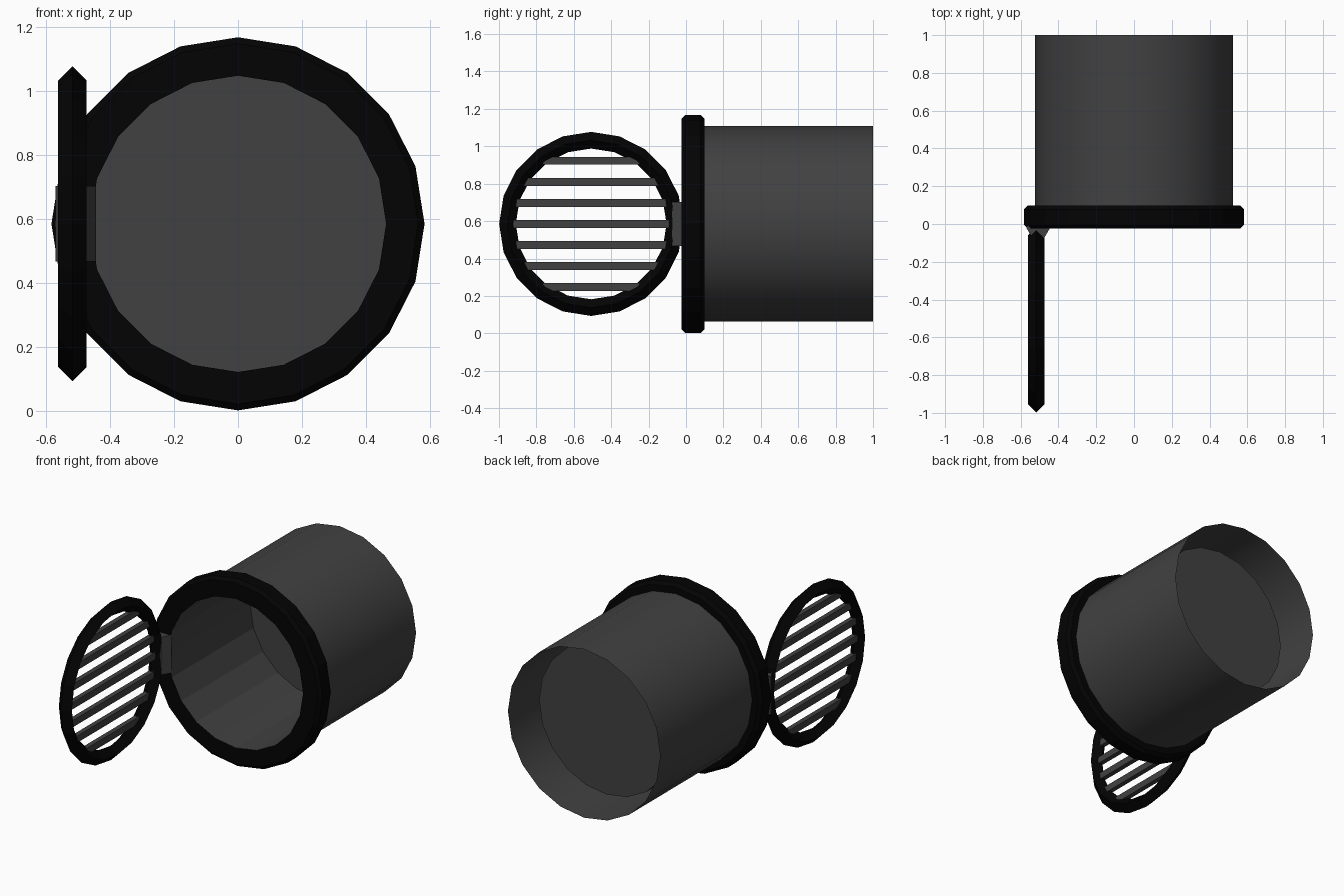
import bpy, bmesh, math
from mathutils import Matrix, Vector

if "Cube" in bpy.data.objects:
    bpy.data.objects.remove(bpy.data.objects["Cube"])

CZ = 0.585  # height of the duct axis


def material(name, v):
    m = bpy.data.materials.new(name)
    m.diffuse_color = (v, v, v, 1)
    m.use_nodes = True
    m.node_tree.nodes["Principled BSDF"].inputs["Base Color"].default_value = m.diffuse_color
    return m


GREY = material("dark_grey_metal", 0.053)
BLACK = material("black_metal", 0.001)


def finish(name, bm, mat, smooth=False):
    me = bpy.data.meshes.new(name)
    bm.to_mesh(me)
    bm.free()
    me.materials.append(mat)
    ob = bpy.data.objects.new(name, me)
    bpy.context.collection.objects.link(ob)
    if smooth:
        bpy.ops.object.select_all(action='DESELECT')
        ob.select_set(True)
        bpy.context.view_layer.objects.active = ob
        bpy.ops.object.shade_smooth_by_angle(angle=math.radians(30))
    return ob


def revolve(name, profile, n, centre, axis, mat, closed=True, smooth=False):
    """Spin (radius, along-axis) points around the x or y axis."""
    bm = bmesh.new()
    rings = []
    for i in range(n):
        a = 2 * math.pi * i / n
        c, s = math.cos(a), math.sin(a)
        pts = [(r * c, h, r * s) if axis == 'y' else (h, r * c, r * s) for r, h in profile]
        rings.append([bm.verts.new(Vector(p) + Vector(centre)) for p in pts])
    k = len(profile)
    for i in range(n):
        p, q = rings[i], rings[(i + 1) % n]
        for j in range(k if closed else k - 1):
            l = (j + 1) % k
            bm.faces.new((p[j], p[l], q[l], q[j]))
    bmesh.ops.recalc_face_normals(bm, faces=bm.faces)
    return finish(name, bm, mat, smooth)


# outer duct tube: open thin shell
revolve("duct_tube", [(0.523, 0.05), (0.523, 1.0)], 20, (0, 0, CZ), 'y', GREY, False, True)

# inner liner: narrower faceted tube ending in a plate
y0, y1, c = -0.023, 0.098, 0.02
revolve("inner_liner", [(0.463, y0 + 0.001), (0.463, 0.78)], 20, (0, 0, CZ), 'y', GREY, False)
bm = bmesh.new()
bmesh.ops.create_circle(bm, cap_ends=True, segments=20, radius=0.463,
                        matrix=Matrix.Translation((0, 0.78, CZ)) @ Matrix.Rotation(math.pi / 2, 4, 'X')
                        @ Matrix.Rotation(math.pi / 2, 4, 'Z'))
finish("inner_plate", bm, GREY)

# chamfered front flange, its bore covered by the liner
revolve("front_flange", [(0.463, y0), (0.583 - c, y0), (0.583, y0 + c), (0.583, y1 - c),
                         (0.583 - c, y1), (0.463, y1)], 20, (0, 0, CZ), 'y', BLACK, False)

# open grille door: diamond section ring
DX, DY = -0.5175, -0.507
revolve("grille_ring", [(0.492, 0), (0.4475, 0.0445), (0.403, 0), (0.4475, -0.0445)],
        20, (DX, DY, CZ), 'x', BLACK)

# grille bars
bm = bmesh.new()
for i in range(-3, 4):
    z = i * 0.1125
    half = math.sqrt(0.425 ** 2 - z * z)
    bmesh.ops.create_cube(bm, size=1, matrix=Matrix.Translation((DX, DY, CZ + z))
                          @ Matrix.Diagonal((0.03, 2 * half, 0.042, 1)))
finish("grille_bars", bm, GREY)

# hinge barrel: six-sided
bm = bmesh.new()
bmesh.ops.create_cone(bm, cap_ends=True, segments=6, radius1=0.063, radius2=0.063, depth=0.235,
                      matrix=Matrix.Translation((-0.507, -0.02, CZ)) @ Matrix.Rotation(math.pi / 2, 4, 'Z'))
finish("hinge", bm, GREY)
